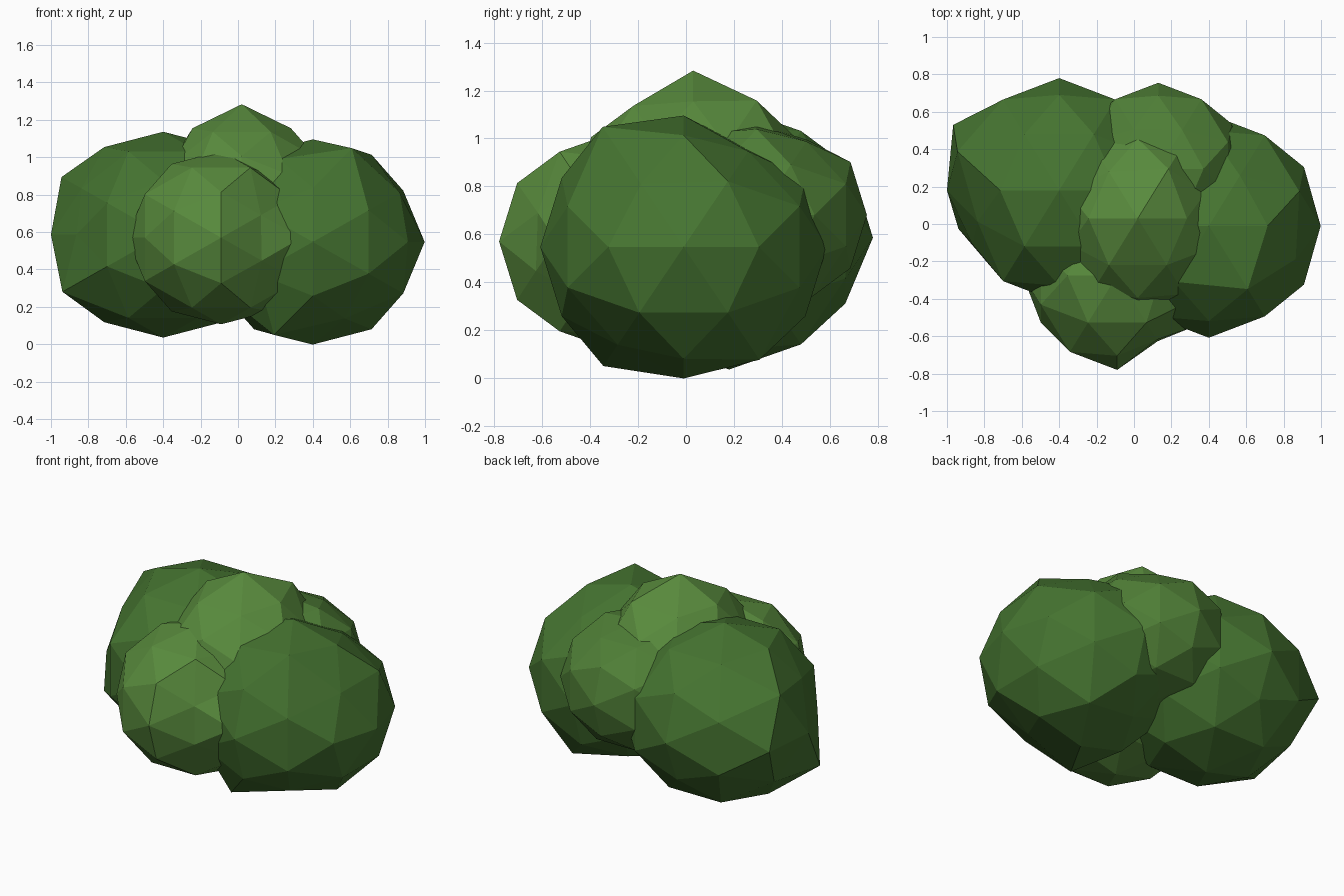
import bpy, bmesh
from mathutils import Vector
from itertools import product

if "Cube" in bpy.data.objects:
    bpy.data.objects.remove(bpy.data.objects["Cube"])

SQUASH = 0.917  # clumps are slightly flattened


def material(name, color):
    m = bpy.data.materials.new(name)
    m.diffuse_color = (*color, 1)
    m.use_nodes = True
    m.node_tree.nodes["Principled BSDF"].inputs["Base Color"].default_value = m.diffuse_color
    return m


DARK = material("dark_leaf", (0.06, 0.175, 0.03))
MID = material("mid_leaf", (0.078, 0.21, 0.037))
LIGHT = material("light_leaf", (0.098, 0.255, 0.046))


def ball_directions():
    """The 42 directions of an axis-aligned, once-subdivided icosahedron."""
    found = set()
    for base in ((0.8507, 0.5257, 0), (1, 0, 0), (0.809, 0.309, 0.5)):
        for k in range(3):
            p = base[-k:] + base[:-k] if k else base
            for s in product((1, -1), repeat=3):
                found.add(tuple(a * b + 0.0 for a, b in zip(p, s)))
    return [Vector(p) for p in sorted(found)]


def leaf_clump(name, center, radius, mat, bumps=()):
    """Faceted ball; bumps push the vertex nearest a direction in or out."""
    dirs = ball_directions()
    pts = [d * radius for d in dirs]
    for direction, factor in bumps:
        target = Vector(direction).normalized()
        i = max(range(len(dirs)), key=lambda j: dirs[j].dot(target))
        pts[i] = dirs[i] * radius * factor
    # Connect directions as a regular ball, then move to the bumped positions
    bm = bmesh.new()
    order = bm.verts.layers.int.new("order")
    for i, d in enumerate(dirs):
        bm.verts.new(d)[order] = i
    bmesh.ops.convex_hull(bm, input=bm.verts[:])
    for v in bm.verts:
        p = pts[v[order]]
        v.co = (p.x, p.y, p.z * SQUASH)
    bmesh.ops.recalc_face_normals(bm, faces=bm.faces[:])
    mesh = bpy.data.meshes.new(name)
    bm.to_mesh(mesh)
    bm.free()
    mesh.materials.append(mat)
    ob = bpy.data.objects.new(name, mesh)
    ob.location = center
    bpy.context.collection.objects.link(ob)


# Two large side clumps
leaf_clump("right_clump", (0.40, -0.01, 0.547), 0.598, DARK, [
    ((0.309, -0.5, 0.809), 1.13), ((-0.309, -0.5, -0.809), 1.12),
    ((0.309, -0.5, -0.809), 0.92), ((0.309, 0.5, 0.809), 0.9),
    ((-0.309, 0.5, 0.809), 0.92), ((0.809, -0.309, 0.5), 0.96),
    ((0.309, 0.5, -0.809), 1.06), ((-0.309, 0.5, -0.809), 0.92)])
leaf_clump("left_clump", (-0.40, 0.18, 0.586), 0.6, DARK, [
    ((-0.85, 0.526, 0), 1.11), ((-0.809, 0.309, 0.5), 1.12),
    ((-0.809, -0.309, -0.5), 1.11), ((-0.85, -0.526, 0), 0.91),
    ((-0.809, -0.309, 0.5), 0.9), ((0, 0.85, -0.526), 0.95)])

# Smaller front, back and top clumps
leaf_clump("front_clump", (-0.09, -0.275, 0.57), 0.505, LIGHT, [
    ((0.5, -0.809, 0.309), 0.84), ((0.5, -0.809, -0.309), 0.86),
    ((0.526, 0, 0.85), 0.88), ((0.809, -0.309, 0.5), 0.92),
    ((-0.85, -0.526, 0), 0.95)])
leaf_clump("back_clump", (0.13, 0.295, 0.68), 0.46, MID, [
    ((0, 0, 1), 0.9), ((0.309, 0.5, 0.809), 0.9),
    ((-0.309, 0.5, 0.809), 0.92)])
leaf_clump("top_clump", (0.02, 0.03, 0.765), 0.5, LIGHT, [
    ((0, 0, 1), 1.13), ((0.309, 0.5, 0.809), 1.06),
    ((0.809, 0.309, 0.5), 0.9), ((-0.809, 0.309, 0.5), 0.93),
    ((-0.809, -0.309, 0.5), 0.9)])
